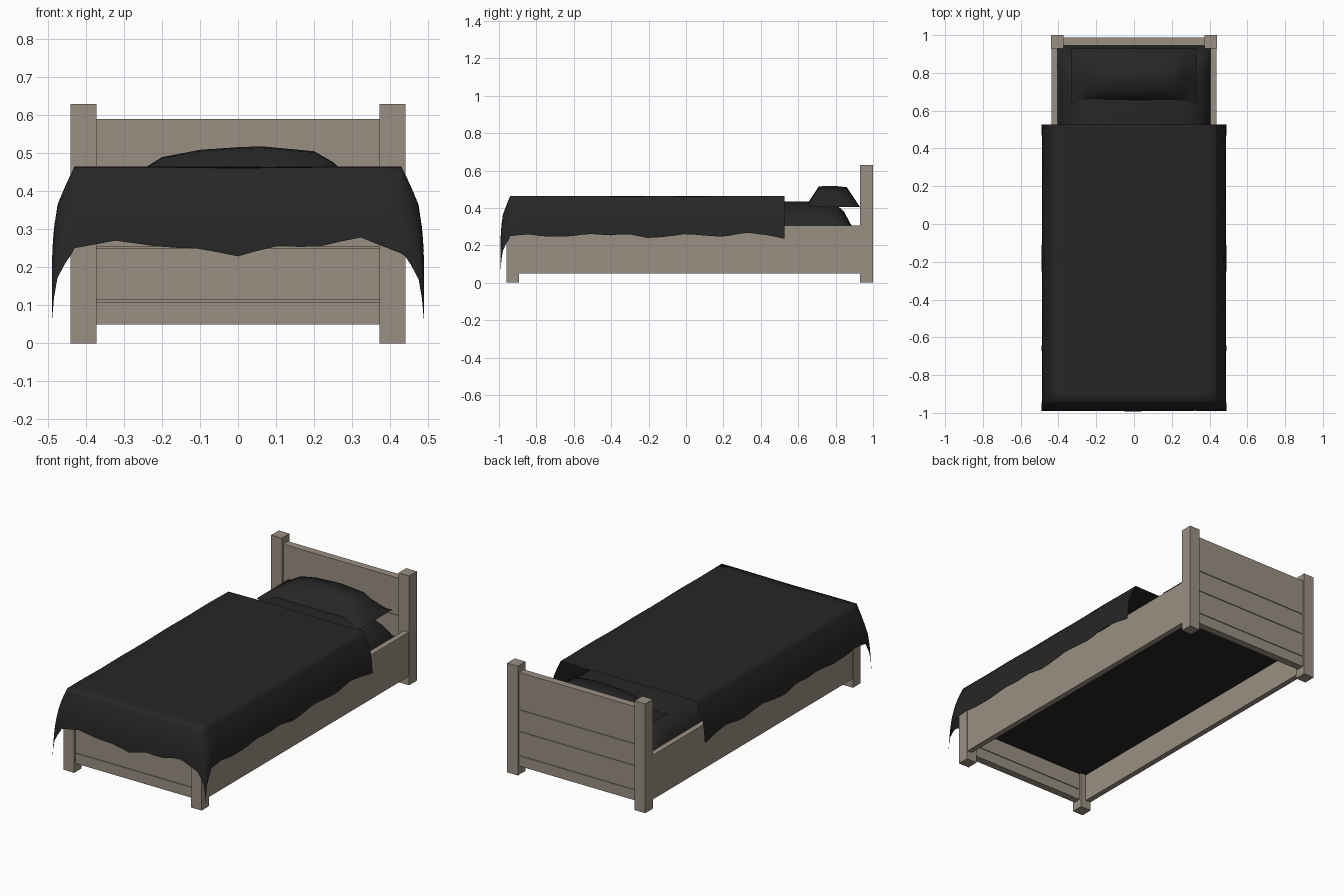
import bpy, bmesh, math

if "Cube" in bpy.data.objects:
    bpy.data.objects.remove(bpy.data.objects["Cube"])


def material(name, rgb):
    m = bpy.data.materials.new(name)
    m.diffuse_color = (*rgb, 1)
    m.use_nodes = True
    m.node_tree.nodes["Principled BSDF"].inputs["Base Color"].default_value = m.diffuse_color
    return m


WOOD = material("weathered_wood", (0.325, 0.277, 0.226))
CLOTH = material("charcoal_cloth", (0.0195, 0.0195, 0.0195))


def finish(name, bm, mat, smooth=False):
    bmesh.ops.recalc_face_normals(bm, faces=bm.faces)
    me = bpy.data.meshes.new(name)
    bm.to_mesh(me)
    bm.free()
    me.materials.append(mat)
    ob = bpy.data.objects.new(name, me)
    bpy.context.collection.objects.link(ob)
    if smooth:
        bpy.ops.object.select_all(action='DESELECT')
        ob.select_set(True)
        bpy.context.view_layer.objects.active = ob
        bpy.ops.object.shade_smooth_by_angle(angle=math.radians(75))
    return ob


def box(name, x, y, z, mat=WOOD):
    bm = bmesh.new()
    bmesh.ops.create_cube(bm, size=1)
    for v in bm.verts:
        for i, (a, b) in enumerate((x, y, z)):
            v.co[i] = (a + b) / 2 + v.co[i] * (b - a)
    return finish(name, bm, mat)


def interp(pts, t):
    for (a, p), (b, q) in zip(pts, pts[1:]):
        if t <= b:
            return p + (q - p) * max(0, (t - a) / (b - a))
    return pts[-1][1]


def grid(bm, rows):
    for r, s in zip(rows, rows[1:]):
        for i in range(len(r) - 1):
            bm.faces.new((r[i], r[i + 1], s[i + 1], s[i]))


def skirt(bm, rows, z):
    """Close a grid with straight walls and a flat underside."""
    rim = rows[0] + [r[-1] for r in rows[1:-1]] + rows[-1][::-1] + [r[0] for r in rows[-2:0:-1]]
    if z is not None:
        low = [bm.verts.new((v.co.x, v.co.y, z)) for v in rim]
        for i in range(len(rim)):
            j = (i + 1) % len(rim)
            bm.faces.new((rim[i], rim[j], low[j], low[i]))
        rim = low
    bm.faces.new(rim)


# Posts and side rails
for side, s in (("left", -1), ("right", 1)):
    px = sorted((s * 0.372, s * 0.44))
    box(side + "_head_post", px, (0.93, 1.0), (0, 0.63))
    box(side + "_foot_post", px, (-0.96, -0.892), (0, 0.38))
    box(side + "_side_rail", sorted((s * 0.405, s * 0.437)), (-0.9, 0.94), (0.05, 0.305))


# Planked end boards with recessed seams
def board(name, y0, y1, seams):
    box(name + "_core", (-0.375, 0.375), (y0 + 0.005, y1 - 0.005), (seams[0] + 0.002, seams[-1] - 0.006))
    for i, (a, b) in enumerate(zip(seams, seams[1:])):
        top = b if i == len(seams) - 2 else b - 0.006
        box(f"{name}_plank_{i + 1}", (-0.375, 0.375), (y0, y1), (a, top))


board("headboard", 0.945, 0.988, (0.05, 0.115, 0.255, 0.38, 0.59))
board("footboard", -0.948, -0.905, (0.05, 0.115, 0.255, 0.35))

# Mattress: softly domed, falling away towards its edges
bm = bmesh.new()
side_fall = ((0, 0.42), (0.04, 0.68), (0.08, 0.82), (0.12, 0.9), (0.2, 1))
end_fall = ((0, 0.06), (0.06, 0.42), (0.1, 0.76), (0.14, 0.92), (0.24, 1))
xs = [0.405 - d for d, h in side_fall]
xs = [-x for x in xs] + [0] + xs[::-1]
ds = [d for d, h in end_fall]
ys = [-0.905 + d for d in ds] + [-0.35, 0, 0.35, 0.6] + [0.944 - d for d in ds[::-1]]
rows = [[bm.verts.new((x, y, 0.215 + 0.219 * interp(side_fall, 0.405 - abs(x))
                       * interp(end_fall, min(y + 0.905, 0.944 - y)))) for x in xs] for y in ys]
grid(bm, rows)
skirt(bm, rows, 0.21)
finish("mattress", bm, CLOTH, True)

# Pillow: domed top over a flat underside
bm = bmesh.new()
across = ((0, 1), (0.2, 0.86), (0.25, 0.55), (0.33, 0))
along = ((0.64, 0), (0.66, 0.3), (0.71, 0.97), (0.79, 1), (0.86, 0.93), (0.93, 0))
xs = (-0.33, -0.29, -0.25, -0.2, -0.1, 0, 0.06, 0.13, 0.2, 0.25, 0.29, 0.33)
rows = [[bm.verts.new((x, y, 0.405 + 0.115 * interp(across, abs(x - 0.05 * (1 - abs(x) / 0.33))) * h))
         for x in xs] for y, h in along]
grid(bm, rows)
skirt(bm, rows, None)
finish("pillow", bm, CLOTH, True)

# Blanket: a flat sheet draped over both sides and the foot, longer at the corners
out = ((0, 0), (0.05, 0.024), (0.1, 0.045), (0.16, 0.054), (0.25, 0.061))
over = (0.02, 0.05, 0.1, 0.16, 0.22)
foot_hem = ((-0.43, 0.25), (-0.32, 0.272), (-0.2, 0.255), (-0.1, 0.25), (0, 0.228),
            (0.1, 0.255), (0.2, 0.25), (0.32, 0.28), (0.43, 0.238))
side_hem = ((-0.94, 0.25), (-0.85, 0.262), (-0.76, 0.248), (-0.63, 0.246), (-0.52, 0.262), (-0.4, 0.253),
            (-0.32, 0.26), (-0.2, 0.237), (-0.08, 0.25), (0, 0.262), (0.1, 0.252), (0.2, 0.246),
            (0.32, 0.27), (0.43, 0.255), (0.53, 0.233))
us = [-0.43 - d for d in over[::-1]] + [-0.43 + 0.86 * i / 16 for i in range(17)] + [0.43 + d for d in over]
vs = [-0.94 - d for d in over[::-1]] + [-0.94 + 1.467 * i / 30 for i in range(31)]
bm = bmesh.new()
rows = []
for v in vs:
    row = []
    for u in us:
        du, dv = max(0, abs(u) - 0.43), max(0, -0.94 - v)
        s = math.copysign(1, u)
        # uneven hem
        if dv == 0:
            du *= (0.463 - interp(side_hem, v)) / over[-1]
        elif du == 0:
            dv *= (0.463 - interp(foot_hem, u)) / over[-1]
        d = math.hypot(du, dv)
        if d:
            d *= 1 + 0.28 * (2 * du * dv / (d * d))
        x = max(-0.43, min(0.43, u)) + s * interp(out, du)
        y = max(-0.94, v) - interp(out, dv) * 0.87
        ripple = 0.002 * math.sin(9 * u + 5 * v) * math.cos(11 * v)
        row.append(bm.verts.new((x, y, 0.463 - d + ripple)))
    rows.append(row)
grid(bm, rows)
blanket = finish("blanket", bm, CLOTH, True)
# Make the sheet face outward
if blanket.data.polygons[len(blanket.data.polygons) // 2].normal.z < 0:
    blanket.data.flip_normals()
